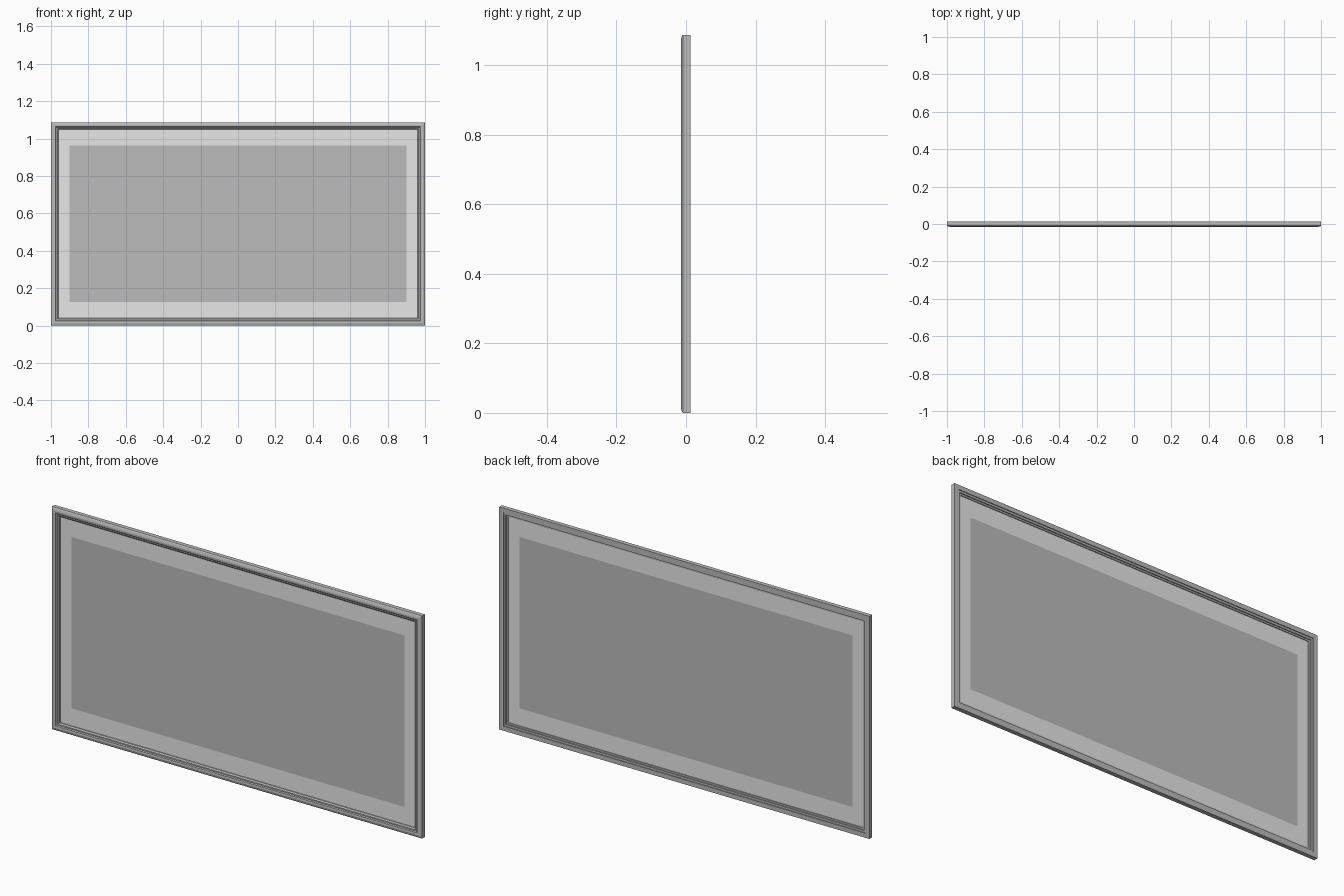
import bpy
import bmesh

cube = bpy.data.objects.get("Cube")
if cube:
    bpy.data.objects.remove(cube, do_unlink=True)

WIDTH, HEIGHT = 2.0, 1.087


def material(name, rgb):
    mat = bpy.data.materials.new(name)
    mat.use_nodes = True
    colour = (*rgb, 1.0)
    mat.diffuse_color = colour
    mat.node_tree.nodes["Principled BSDF"].inputs["Base Color"].default_value = colour
    return mat


def rectangle(bm, inset_x, inset_z, y):
    """Four corner vertices of an upright rectangle, inset from the outline."""
    x = WIDTH / 2 - inset_x
    low, high = inset_z, HEIGHT - inset_z
    return [bm.verts.new((px, y, pz))
            for px, pz in ((-x, low), (x, low), (x, high), (-x, high))]


def bridge(bm, outer, inner, index=0):
    """Mitred ring of four quads between two rectangles."""
    for i in range(4):
        j = (i + 1) % 4
        face = bm.faces.new((outer[i], outer[j], inner[j], inner[i]))
        face.material_index = index


def finish(bm, name, mats):
    mesh = bpy.data.meshes.new(name)
    bm.to_mesh(mesh)
    bm.free()
    obj = bpy.data.objects.new(name, mesh)
    bpy.context.collection.objects.link(obj)
    for mat in mats:
        mesh.materials.append(mat)
    return obj


grey = material("mid grey", (0.5, 0.5, 0.5))
white = material("white", (1.0, 1.0, 1.0))

# Moulded frame: a closed (inset, depth) profile swept around the outline
profile = [(0, 0.013), (0, -0.008), (0.004, -0.012), (0.014, -0.015),
           (0.024, -0.014), (0.028, -0.010), (0.034, -0.010), (0.040, -0.005),
           (0.040, 0.004), (0.032, 0.004), (0.032, 0.009), (0.022, 0.009),
           (0.022, 0.013)]
bm = bmesh.new()
rings = [rectangle(bm, inset, inset, y) for inset, y in profile]
for k, ring in enumerate(rings):
    bridge(bm, ring, rings[(k + 1) % len(rings)])
bmesh.ops.recalc_face_normals(bm, faces=bm.faces)
finish(bm, "frame", [grey])

# Flat sheet: white border around a grey centre, seen from both sides
bm = bmesh.new()
edge = rectangle(bm, 0.038, 0.038, 0.0)
centre = rectangle(bm, 0.10, 0.125, 0.0)
bridge(bm, edge, centre, 1)
bm.faces.new(centre)
finish(bm, "bordered_panel", [grey, white])
